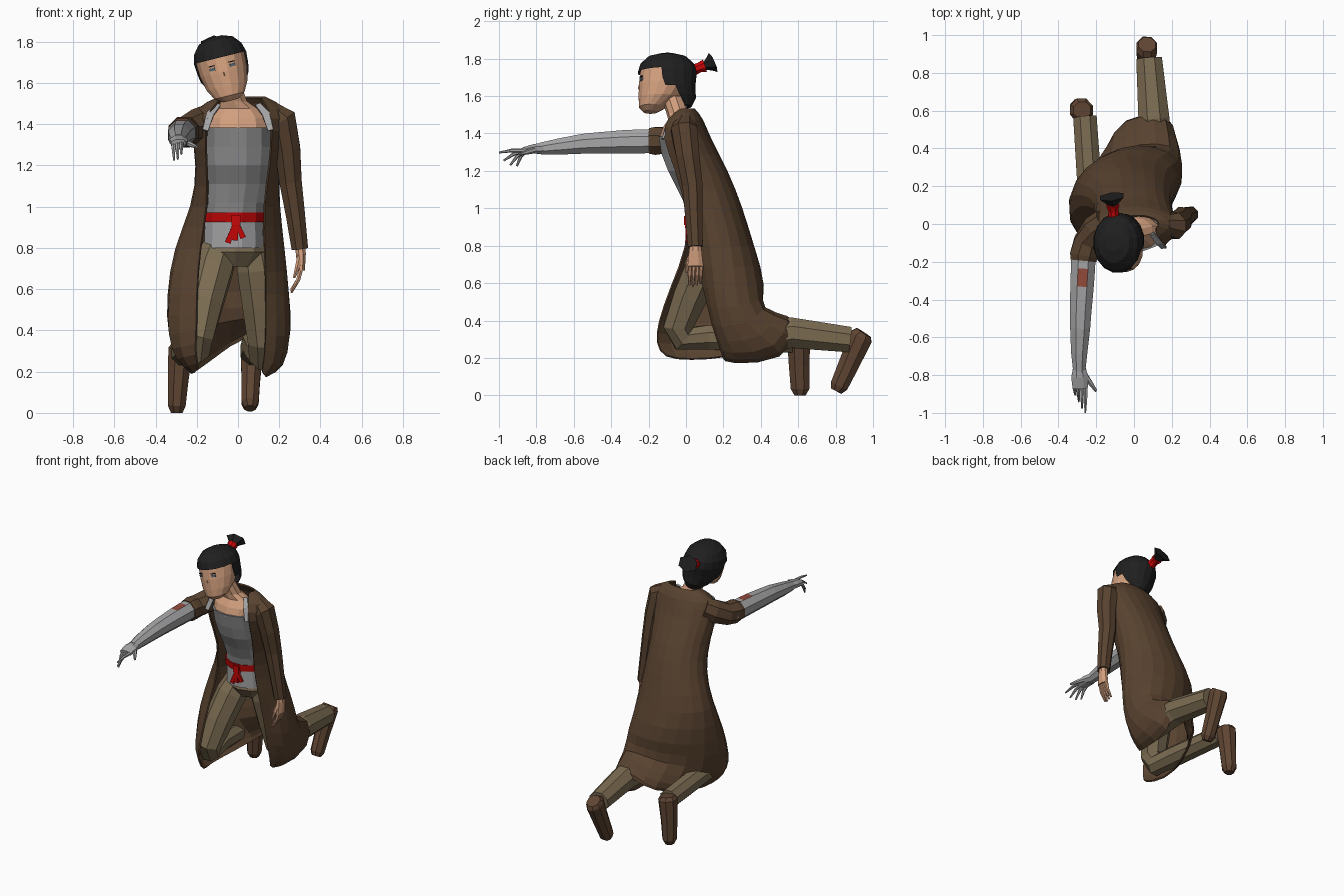
import bpy, bmesh, math
from mathutils import Vector, Matrix


def material(name, r, g, b):
    m = bpy.data.materials.new(name)
    m.diffuse_color = (r, g, b, 1)
    return m


SKIN = material("skin", .65, .35, .21)
BLACK = material("hair black", .014, .014, .014)
RED = material("sash red", .58, .002, .002)
COAT = material("coat brown", .098, .055, .029)
BOOT = material("boot brown", .115, .06, .033)
PANTS = material("trouser olive", .20, .15, .085)
GREY = material("shirt grey", .27, .27, .27)
LIGHT = material("light grey", .38, .38, .39)
EYE = material("eye blue grey", .08, .13, .17)
MARK = material("rust mark", .30, .07, .045)


def finish(name, bm, *mats):
    bmesh.ops.recalc_face_normals(bm, faces=bm.faces)
    me = bpy.data.meshes.new(name)
    bm.to_mesh(me)
    bm.free()
    ob = bpy.data.objects.new(name, me)
    bpy.context.collection.objects.link(ob)
    for m in mats:
        me.materials.append(m)
    return ob


def loft(rings, closed=True, caps=True):
    """Skin a list of point rings."""
    bm = bmesh.new()
    vs = [[bm.verts.new(p) for p in r] for r in rings]
    n = len(vs[0])
    for a, b in zip(vs, vs[1:]):
        for i in range(n if closed else n - 1):
            j = (i + 1) % n
            bm.faces.new((a[i], a[j], b[j], b[i]))
    if caps and closed:
        bm.faces.new(vs[0])
        bm.faces.new(vs[-1])
    return bm


def tube_bm(path, n=8, flat=False):
    """path: (x, y, z, radius across, optional radius along) per ring."""
    pts = [Vector(p[:3]) for p in path]
    grow = 1 / math.cos(math.pi / n) if n == 8 else 1
    rings = []
    for k, p in enumerate(path):
        u, v = Vector((1, 0, 0)), Vector((0, 1, 0))
        if not flat:
            d = Vector()
            if k > 0:
                d += (pts[k] - pts[k - 1]).normalized()
            if k < len(pts) - 1:
                d += (pts[k + 1] - pts[k]).normalized()
            d.normalize()
            if abs(d.x) > .95:
                u = Vector((0, 0, 1))
            u = (u - d * u.dot(d)).normalized()
            v = d.cross(u)
        angles = [2 * math.pi * (i + .5) / n for i in range(n)]
        rings.append([pts[k] + (u * p[3] * math.cos(a) + v * p[-1] * math.sin(a)) * grow for a in angles])
    return loft(rings)


def tube(name, mat, path, n=8, flat=False):
    return finish(name, tube_bm(path, n, flat), mat)


def box(name, mat, size, matrix):
    bm = bmesh.new()
    bmesh.ops.create_cube(bm, size=1)
    bm.transform(matrix @ Matrix.Diagonal((*size, 1)))
    return finish(name, bm, mat)


# Head, tilted to one side
HEAD = Matrix.Translation((-.075, -.10, 1.675)) @ Matrix.Rotation(math.radians(-14), 4, 'Y')
bm = tube_bm([(0, -.09, -.165, .04, .038), (0, -.08, -.14, .077, .072), (0, -.045, -.09, .104, .11),
              (0, -.015, -.02, .119, .14), (0, 0, .05, .123, .147), (0, .01, .10, .105, .13),
              (0, .01, .135, .07, .09)], 16, True)
bm.transform(HEAD)
finish("head", bm, SKIN)

# Hair cap with the face cut open
bm = tube_bm([(0, .085, -.135, .05, .045), (0, .04, -.085, .10, .115), (0, .016, -.045, .122, .137),
              (0, .004, -.005, .129, .15), (0, 0, .05, .133, .160), (0, 0, .095, .12, .146),
              (0, 0, .135, .086, .105), (0, 0, .153, .035, .045)], 16, True)
cut = []
for f in bm.faces:
    c = f.calc_center_median()
    if c.z < .042 and c.y < -.02 - .8 * c.z and len(f.verts) == 4:
        cut.append(f)
bmesh.ops.delete(bm, geom=cut, context='FACES')
bm.transform(HEAD)
finish("hair", bm, BLACK)

# Nose, eyes and brows
bm = bmesh.new()
nv = [bm.verts.new(p) for p in ((0, -.145, .015), (-.016, -.13, -.045), (.016, -.13, -.045), (0, -.158, -.04))]
for t in ((0, 1, 3), (0, 3, 2), (1, 2, 3), (0, 2, 1)):
    bm.faces.new([nv[i] for i in t])
bm.transform(HEAD)
finish("nose", bm, SKIN)
for s, side in ((-1, "right"), (1, "left")):
    turn = Matrix.Rotation(s * .33, 4, 'Z')
    box(side + "_eye", EYE, (.028, .008, .014), HEAD @ Matrix.Translation((s * .05, -.138, .002)) @ turn)
    box(side + "_brow", BLACK, (.03, .008, .005), HEAD @ Matrix.Translation((s * .05, -.139, .018)) @ turn)

# Ponytail with red tie
tube("hair_tie", RED, [(-.105, .03, 1.735, .032), (-.11, .07, 1.752, .026), (-.112, .10, 1.762, .034)])
tube("ponytail", BLACK, [(-.111, .095, 1.758, .018), (-.114, .125, 1.771, .05, .038),
                         (-.117, .145, 1.78, .072, .056)], 6)

# Neck and chest
tube("neck_and_chest", SKIN, [(0, -.045, 1.37, .15, .1), (.0, -.04, 1.43, .145, .085), (-.0, -.03, 1.475, .10, .065),
                              (-.02, -.045, 1.51, .068, .06), (-.05, -.075, 1.60, .064, .06)], 10, True)

# Shirt with alternating grey bands
bm = tube_bm([(-.02, .155, .80, .15, .145), (-.02, .145, .92, .145, .138), (-.01, .115, 1.02, .14, .125),
              (0, .07, 1.11, .148, .125), (0, .03, 1.20, .155, .13), (0, -.005, 1.29, .163, .13),
              (0, -.045, 1.385, .162, .105)], 12, True)
for f in bm.faces:
    z = f.calc_center_median().z
    f.material_index = 1 if z < .9 or 1.02 < z < 1.11 or 1.2 < z < 1.29 else 0
finish("shirt", bm, GREY, LIGHT)
for s, side in ((1, "left"), (-1, "right")):
    tube(side + "_collar", LIGHT, [(s * .095, -.05, 1.495, .018, .008), (s * .135, -.10, 1.45, .026, .008),
                                   (s * .158, -.125, 1.37, .02, .008)], 4)

# Sash with knot and tails
tube("sash", RED, [(-.02, .147, .925, .152, .148), (-.02, .137, .972, .15, .146)], 12, True)
box("sash_knot", RED, (.045, .02, .05), Matrix.Translation((-.01, .0, .935)))
for i, x in enumerate((-.05, -.015, .025)):
    tube("sash_tail_%d" % i, RED, [(-.01, .0, .93, .012, .008), (x, .005, .825 + .012 * i, .02, .008)], 4)

# Trousers
tube("pelvis", PANTS, [(-.02, .16, .86, .13, .12), (-.015, .165, .78, .16, .145), (-.015, .17, .71, .10, .10)], 10, True)
tube("left_trouser_leg", PANTS, [(.075, .175, .81, .08), (.09, .19, .70, .095), (.112, .225, .52, .09), (.128, .26, .35, .08),
                                 (.13, .31, .28, .075), (.12, .40, .305, .08), (.105, .56, .335, .082), (.08, .875, .298, .068)])
tube("right_trouser_leg", PANTS, [(-.085, .155, .81, .08), (-.12, .10, .70, .095), (-.165, .025, .53, .09), (-.20, -.04, .37, .08),
                                  (-.21, -.015, .305, .07), (-.23, .12, .31, .065), (-.26, .57, .29, .062)])

# Boots, toes down
tube("right_boot", BOOT, [(-.275, .602, .335, .045), (-.278, .602, .31, .06, .062), (-.29, .605, .16, .05, .055),
                          (-.297, .61, .035, .043, .05), (-.297, .61, .0, .028, .03)])
tube("left_boot", BOOT, [(.07, .95, .335, .045), (.068, .935, .312, .055, .064), (.062, .868, .16, .045, .055),
                         (.058, .818, .05, .042, .048), (.058, .803, .022, .028, .03)])

# Long open coat: arcs (z, cx, cy, rx, ry, opening left x, opening right x), then skirt rings over the legs
ARCS = [(1.53, .02, .0, .115, .045, -.07, .10), (1.48, .015, -.01, .24, .105, -.13, .15),
        (1.38, .0, -.02, .24, .15, -.16, .165), (1.20, .0, .06, .205, .17, -.15, .155),
        (1.0, -.01, .14, .22, .17, -.145, .12), (.80, -.045, .18, .285, .19, -.185, .13)]
SKIRT = [[(.135, .10, .57), (.23, .14, .57), (.265, .26, .57), (.2, .40, .57), (.03, .45, .57),
          (-.14, .40, .56), (-.33, .24, .56), (-.37, .03, .57), (-.2, -.085, .57)],
         [(.135, .14, .37), (.24, .165, .36), (.27, .30, .37), (.21, .39, .46), (.04, .38, .45),
          (-.1, .34, .43), (-.32, .23, .38), (-.375, -.01, .36), (-.2, -.15, .38)],
         [(.125, .19, .24), (.22, .22, .2), (.23, .55, .22), (.19, .575, .44), (.02, .57, .42),
          (-.1, .53, .31), (-.23, .25, .25), (-.335, -.03, .25), (-.21, -.16, .28)]]
UNDER = [[(.11, .2, .2), (.14, .21, .17), (.13, .55, .18), (.17, .58, .38), (.02, .57, .37),
          (-.1, .53, .28), (-.2, .22, .2), (-.24, .02, .19), (-.18, -.12, .2)]]
rings = []
for z, cx, cy, rx, ry, xl, xr in ARCS:
    a0 = -math.acos((xr - cx) / rx)
    a1 = 2 * math.pi - math.acos((xl - cx) / rx)
    ring = []
    for i in range(9):
        a = a0 + (a1 - a0) * i / 8
        ring.append((cx + rx * math.cos(a), cy + ry * math.sin(a), z))
    rings.append(ring)
coat = finish("coat", loft(rings + SKIRT + UNDER, closed=False), COAT)
sub = coat.modifiers.new("soften", 'SUBSURF')
sub.levels = sub.render_levels = 1
th = coat.modifiers.new("cloth", 'SOLIDIFY')
th.thickness = .01
th.offset = 0

# Sleeves: one long and hanging, one short and raised forward
tube("left_sleeve", COAT, [(.16, -.005, 1.46, .05), (.215, -.01, 1.42, .07), (.24, .01, 1.28, .062),
                           (.255, .035, 1.12, .054), (.28, .042, .95, .046), (.30, .05, .795, .04)])
tube("right_sleeve", COAT, [(-.15, .01, 1.42, .07), (-.20, -.03, 1.395, .075), (-.25, -.10, 1.365, .07),
                            (-.265, -.165, 1.36, .074), (-.268, -.195, 1.36, .068)])

# Raised grey arm with a rust mark near the shoulder
bm = tube_bm([(-.265, -.12, 1.36, .064), (-.27, -.235, 1.358, .064), (-.275, -.33, 1.356, .062), (-.282, -.46, 1.35, .057),
              (-.285, -.55, 1.345, .053), (-.29, -.68, 1.33, .043), (-.29, -.78, 1.318, .032)], 8)
for f in bm.faces:
    c = f.calc_center_median()
    if -.33 < c.y < -.235 and c.z > 1.41:
        f.material_index = 1
finish("right_arm", bm, LIGHT, MARK)
tube("right_palm", LIGHT, [(-.29, -.76, 1.32, .033, .03), (-.287, -.81, 1.318, .045, .026), (-.285, -.87, 1.308, .04, .018)])
TIPS = [(-.258, -1.0, 1.298), (-.275, -.975, 1.255), (-.292, -.94, 1.23), (-.31, -.905, 1.225)]
for i, t in enumerate(TIPS):
    x = -.255 - .02 * i
    tube("right_finger_%d" % i, LIGHT, [(x, -.85, 1.31, .012), ((x + t[0]) / 2, (t[1] - .86) / 2, t[2] * .4 + .79, .010), (*t, .005)], 6)
tube("right_thumb", LIGHT, [(-.26, -.80, 1.315, .016), (-.225, -.85, 1.30, .013), (-.20, -.885, 1.29, .007)], 6)

# Hanging left hand
tube("left_palm", SKIN, [(.30, .05, .82, .026, .028), (.305, .05, .77, .024, .034), (.306, .05, .69, .018, .042)])
for i in range(4):
    y = .022 + .02 * i
    tube("left_finger_%d" % i, SKIN, [(.306, y, .70, .012), (.292, y - .002, .645, .011), (.258, y - .005, .582 + .008 * abs(i - 1), .006)], 6)
tube("left_thumb", SKIN, [(.30, .03, .76, .014), (.288, .008, .705, .013), (.272, .004, .655, .007)], 6)
